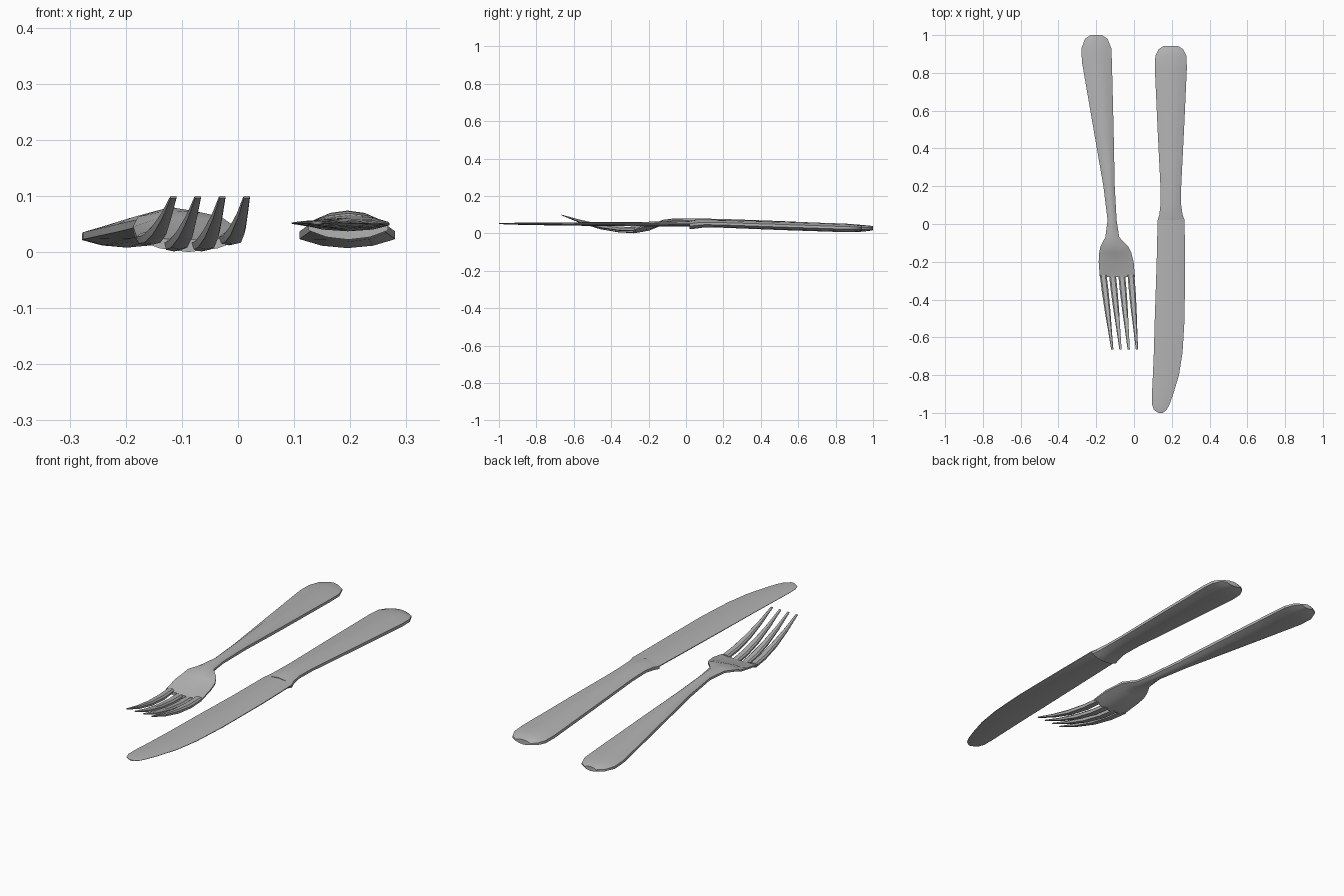
import bpy
import math

if "Cube" in bpy.data.objects:
    bpy.data.objects.remove(bpy.data.objects["Cube"])

steel = bpy.data.materials.new("brushed_steel")
steel.use_nodes = True
steel.diffuse_color = (0.45, 0.45, 0.45, 1)
steel.node_tree.nodes["Principled BSDF"].inputs["Base Color"].default_value = (0.45, 0.45, 0.45, 1)


def mirrored_section(right_half):
    """Complete a cross-section from its right half, listed bottom to top."""
    left_half = [(-u, v) for u, v in reversed(right_half) if u > 0]
    return right_half + left_half


HANDLE = mirrored_section([(0, -1), (0.55, -0.8), (1, -0.3), (1, 0.3), (0.55, 0.8), (0, 1)])
BLADE = mirrored_section([(0, -1), (0.6, -0.75), (1, -0.15), (1, 0.15), (0.6, 0.75), (0, 1)])
TINE = mirrored_section([(0, -1), (0.8, -0.7), (1, 0.4), (0.6, 1)])


def loft(name, section, stations, dish=0.0):
    """Skin a section through stations of (y, left edge, right edge, bottom, top)."""
    verts, faces = [], []
    count = len(section)
    for y, left, right, bottom, top in stations:
        centre, half = (left + right) / 2, (right - left) / 2
        middle, thick = (bottom + top) / 2, (top - bottom) / 2
        lift = dish if y < -0.15 else 0
        for u, v in section:
            verts.append((centre + u * half, y, middle + v * thick + lift * u * u))
    for ring in range(len(stations) - 1):
        for i in range(count):
            a, b = ring * count + i, ring * count + (i + 1) % count
            faces.append((a, b, b + count, a + count))
    last = (len(stations) - 1) * count
    faces.append(tuple(reversed(range(count))))
    faces.append(tuple(range(last, last + count)))
    mesh = bpy.data.meshes.new(name)
    mesh.from_pydata(verts, [], faces)
    mesh.materials.append(steel)
    obj = bpy.data.objects.new(name, mesh)
    bpy.context.collection.objects.link(obj)
    # Consistent outward normals and smooth shading
    bpy.ops.object.select_all(action="DESELECT")
    obj.select_set(True)
    bpy.context.view_layer.objects.active = obj
    bpy.ops.object.mode_set(mode="EDIT")
    bpy.ops.mesh.select_all(action="SELECT")
    bpy.ops.mesh.normals_make_consistent(inside=False)
    bpy.ops.object.mode_set(mode="OBJECT")
    bpy.ops.object.shade_smooth_by_angle(angle=math.radians(40))
    return obj


# Fork: slanted handle, neck and dished head
loft("fork_handle_and_head", HANDLE, [
    (1.0, -0.23, -0.17, 0.017, 0.038),
    (0.98, -0.26, -0.14, 0.013, 0.042),
    (0.93, -0.278, -0.12, 0.008, 0.046),
    (0.86, -0.276, -0.117, 0.008, 0.05),
    (0.5, -0.214, -0.108, 0.02, 0.066),
    (0.2, -0.162, -0.102, 0.034, 0.077),
    (0.02, -0.14, -0.092, 0.044, 0.08),
    (-0.07, -0.152, -0.078, 0.048, 0.079),
    (-0.12, -0.178, -0.03, 0.044, 0.073),
    (-0.15, -0.184, -0.015, 0.034, 0.062),
    (-0.2, -0.187, -0.002, 0.014, 0.04),
    (-0.28, -0.181, 0.005, 0.0, 0.022),
], dish=0.014)

# Fork: four tapering tines, curving upwards and leaning together
root_left, root_pitch, tip_left, tip_pitch = -0.163, 0.049, -0.115, 0.0435
for n in range(4):
    root, tip = root_left + n * root_pitch, tip_left + n * tip_pitch
    edge_lift = 0.012 if n in (0, 3) else 0.001
    stations = []
    for t, half, bottom, top in [(0, 0.018, 0, 0.021), (0.22, 0.018, 0.004, 0.027),
                                 (0.48, 0.015, 0.022, 0.044), (0.75, 0.01, 0.055, 0.07),
                                 (1, 0.006, 0.096, 0.1)]:
        x = root + (tip - root) * t
        lift = edge_lift * (1 - t)
        stations.append((-0.27 - 0.395 * t, x - half, x + half, bottom + lift, top + lift))
    loft("fork_tine_" + str(n + 1), TINE, stations)

# Knife: crowned handle, flaring into a bolster where the blade starts
loft("knife_handle", HANDLE, [
    (0.942, 0.155, 0.235, 0.015, 0.038),
    (0.925, 0.13, 0.26, 0.011, 0.044),
    (0.89, 0.113, 0.277, 0.007, 0.05),
    (0.83, 0.11, 0.28, 0.007, 0.053),
    (0.5, 0.125, 0.265, 0.018, 0.064),
    (0.2, 0.14, 0.25, 0.03, 0.072),
    (0.1, 0.14, 0.25, 0.032, 0.074),
    (0.05, 0.134, 0.257, 0.025, 0.073),
    (0.02, 0.126, 0.267, 0.022, 0.069),
], dish=0)

# Knife: thin lens-shaped blade with a sweeping edge and rounded tip
loft("knife_blade", BLADE, [
    (0.05, 0.134, 0.257, 0.037, 0.067),
    (0.02, 0.125, 0.268, 0.037, 0.066),
    (-0.2, 0.12, 0.27, 0.037, 0.062),
    (-0.5, 0.11, 0.268, 0.04, 0.06),
    (-0.68, 0.105, 0.257, 0.042, 0.058),
    (-0.8, 0.1, 0.238, 0.044, 0.057),
    (-0.9, 0.095, 0.208, 0.046, 0.057),
    (-0.955, 0.095, 0.188, 0.048, 0.056),
    (-0.985, 0.106, 0.172, 0.049, 0.055),
    (-1.0, 0.13, 0.152, 0.05, 0.054),
])
